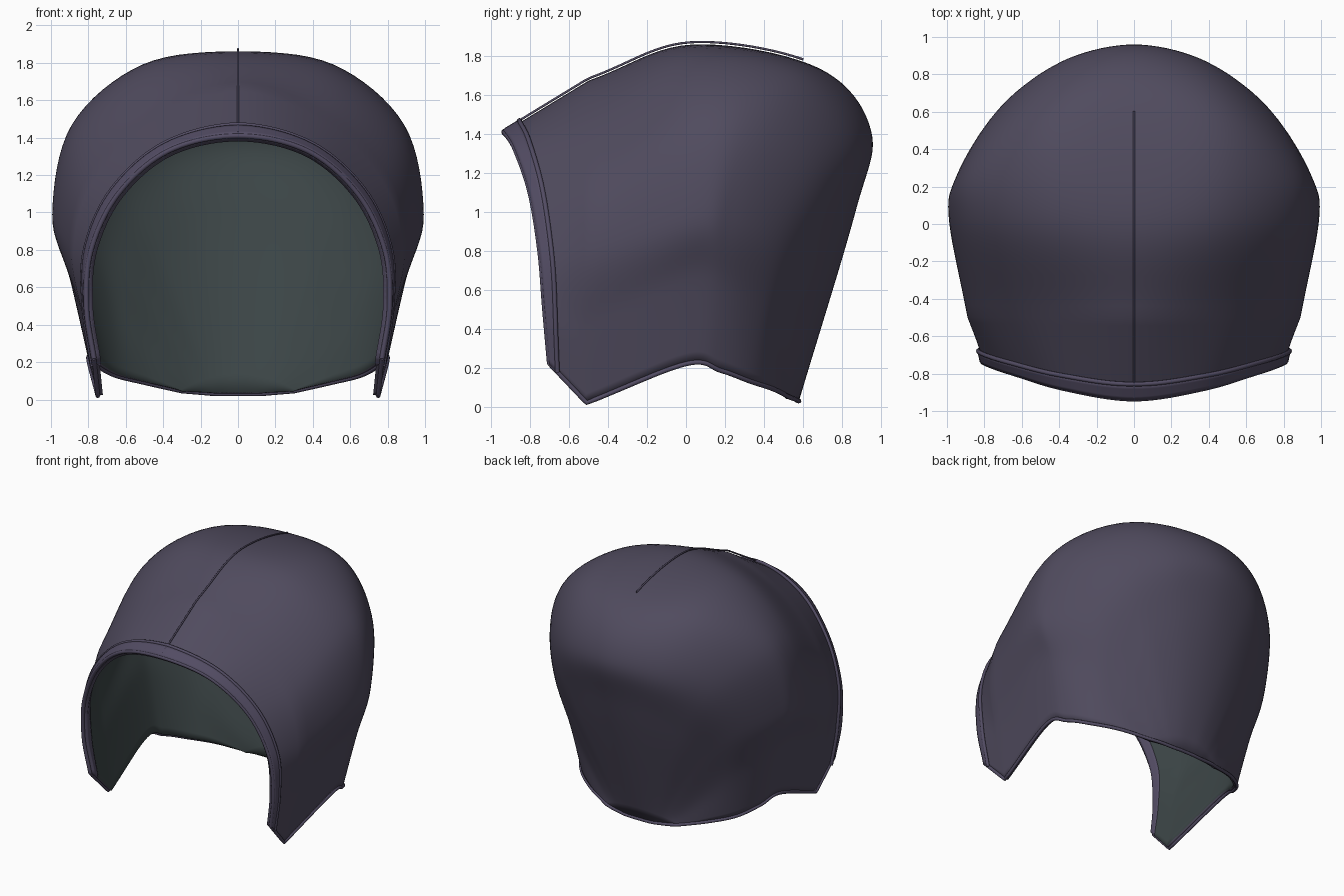
import bpy, bmesh
from mathutils import Vector as V

if "Cube" in bpy.data.objects:
    bpy.data.objects.remove(bpy.data.objects["Cube"])

# Half sections of the hood, each from lower edge up to the centre line, front to back
SECTIONS = [
    [(.77, -.70, .22), (.81, -.725, .50), (.785, -.75, .80), (.64, -.80, 1.10), (.37, -.88, 1.33), (0, -.935, 1.41)],
    [(.75, -.51, .02), (.82, -.52, .40), (.89, -.50, .80), (.79, -.50, 1.17), (.47, -.50, 1.50), (0, -.50, 1.675)],
    [(.80, .00, .22), (.90, .00, .65), (.99, .03, .98), (.88, .03, 1.45), (.50, .03, 1.78), (0, .03, 1.86)],
    [(.76, .18, .185), (.86, .21, .60), (.95, .24, .95), (.86, .36, 1.42), (.50, .56, 1.71), (0, .68, 1.74)],
    [(.66, .33, .13), (.72, .39, .50), (.77, .49, .85), (.66, .68, 1.20), (.37, .87, 1.38), (0, .95, 1.42)],
    [(.50, .45, .09), (.54, .48, .35), (.53, .58, .60), (.44, .716, .82), (.24, .83, .96), (0, .87, 1.00)],
    [(.30, .54, .045), (.24, .557, .04), (.18, .567, .035), (.12, .575, .03), (.06, .58, .03), (0, .58, .03)],
]


def hermite(a, b, ma, mb, t):
    return (a * (2*t**3 - 3*t*t + 1) + ma * (t**3 - 2*t*t + t)
            + b * (3*t*t - 2*t**3) + mb * (t**3 - t*t))


def along(col, v):
    """Front-to-back spline, straight at the face strip so the cheek tip stays sharp."""
    i = min(int(v), len(col) - 2)
    t, a, b = v - i, col[i], col[i + 1]
    if i == 0:
        return a.lerp(b, t)
    ma = (b - a) * 1.2 if i == 1 else (b - col[i - 1]) / 2
    mb = (col[i + 2] - a) / 2 if i + 2 < len(col) else b - a
    return hermite(a, b, ma, mb, t)


COLUMNS = [[V(s[k]) for s in SECTIONS] for k in range(6)]


def surf(u, v):
    """Hood surface: u 0..5 lower edge to crown line, v 0..6 front to back."""
    p = [along(c, v) for c in COLUMNS]
    p.append(V((-p[4].x, p[4].y, p[4].z)))
    i = min(int(u), 4)
    ma = (p[i + 1] - p[i - 1]) / 2 if i else p[1] - p[0]
    q = hermite(p[i], p[i + 1], ma, (p[i + 2] - p[i]) / 2, u - i)
    return V((0, q.y, q.z)) if u >= 5 else q


def material(name, rgb):
    m = bpy.data.materials.new(name)
    m.diffuse_color = (*rgb, 1)
    m.use_nodes = True
    m.node_tree.nodes["Principled BSDF"].inputs["Base Color"].default_value = m.diffuse_color
    return m


CLOTH = material("dusk_cloth", (.080, .070, .112))
LINING = material("dark_lining", (.045, .060, .062))
TRIM = material("trim_cloth", (.085, .072, .125))


def sheet(name, nu, nv, point, thickness, offset, mats):
    """Grid on the hood surface, mirrored and thickened."""
    bm = bmesh.new()
    g = [[bm.verts.new(point(i / nu, j / nv)) for j in range(nv + 1)] for i in range(nu + 1)]
    for i in range(nu):
        for j in range(nv):
            bm.faces.new((g[i][j], g[i][j+1], g[i+1][j+1], g[i+1][j])).smooth = True
    me = bpy.data.meshes.new(name)
    bm.to_mesh(me)
    bm.free()
    for m in mats:
        me.materials.append(m)
    ob = bpy.data.objects.new(name, me)
    bpy.context.collection.objects.link(ob)
    mir = ob.modifiers.new("mirror", 'MIRROR')
    mir.merge_threshold = .0005
    sol = ob.modifiers.new("thickness", 'SOLIDIFY')
    sol.thickness, sol.offset = thickness, offset
    sol.material_offset = len(mats) - 1
    bpy.context.view_layer.objects.active = ob
    ob.select_set(True)
    bpy.ops.object.shade_smooth_by_angle(angle=.7)
    ob.select_set(False)
    return ob


def tube(name, pts, r):
    cu = bpy.data.curves.new(name, 'CURVE')
    cu.dimensions, cu.bevel_depth, cu.bevel_resolution = '3D', r, 3
    cu.use_fill_caps = True
    sp = cu.splines.new('POLY')
    sp.points.add(len(pts) - 1)
    for q, p in zip(sp.points, pts):
        q.co = (*p, 1)
    cu.materials.append(TRIM)
    ob = bpy.data.objects.new(name, cu)
    bpy.context.collection.objects.link(ob)


def both(half):
    """Extend a half path that ends on the centre line to the other side."""
    return half + [V((-p.x, p.y, p.z)) for p in reversed(half[:-1])]


def band_v(u):
    """Surface parameter for the width of the face band."""
    length = (surf(u, 1) - surf(u, 0)).length
    return (.058 + .035 * (u / 5) ** 2) / length


# Hood shell with dark lining
sheet("hood_shell", 40, 60, lambda a, b: surf(5 * a, 6 * b), .028, -1, [CLOTH, LINING])

# Raised band around the face opening
sheet("face_band", 50, 4, lambda a, b: surf(5 * a, b * band_v(5 * a)), .05, -.4, [TRIM])

# Piping on both edges of the band
steps = [i / 10 for i in range(51)]
tube("face_edge_piping", both([surf(u, 0) for u in steps]), .014)
tube("band_back_piping", both([surf(u, band_v(u)) + V((.012 * (1 - u / 5), 0, .012 * u / 5))
                               for u in steps]), .012)

# Hem along the lower edge, cheek to cheek round the back
hem = [surf(0, j / 12) for j in range(73)] + [surf(j / 4, 6) for j in range(1, 21)]
tube("lower_hem", both(hem), .012)

# Centre seam cord over the crown
tube("crown_seam", [surf(5, .02 + j * 2.83 / 48) + V((0, 0, .012)) for j in range(49)], .006)
